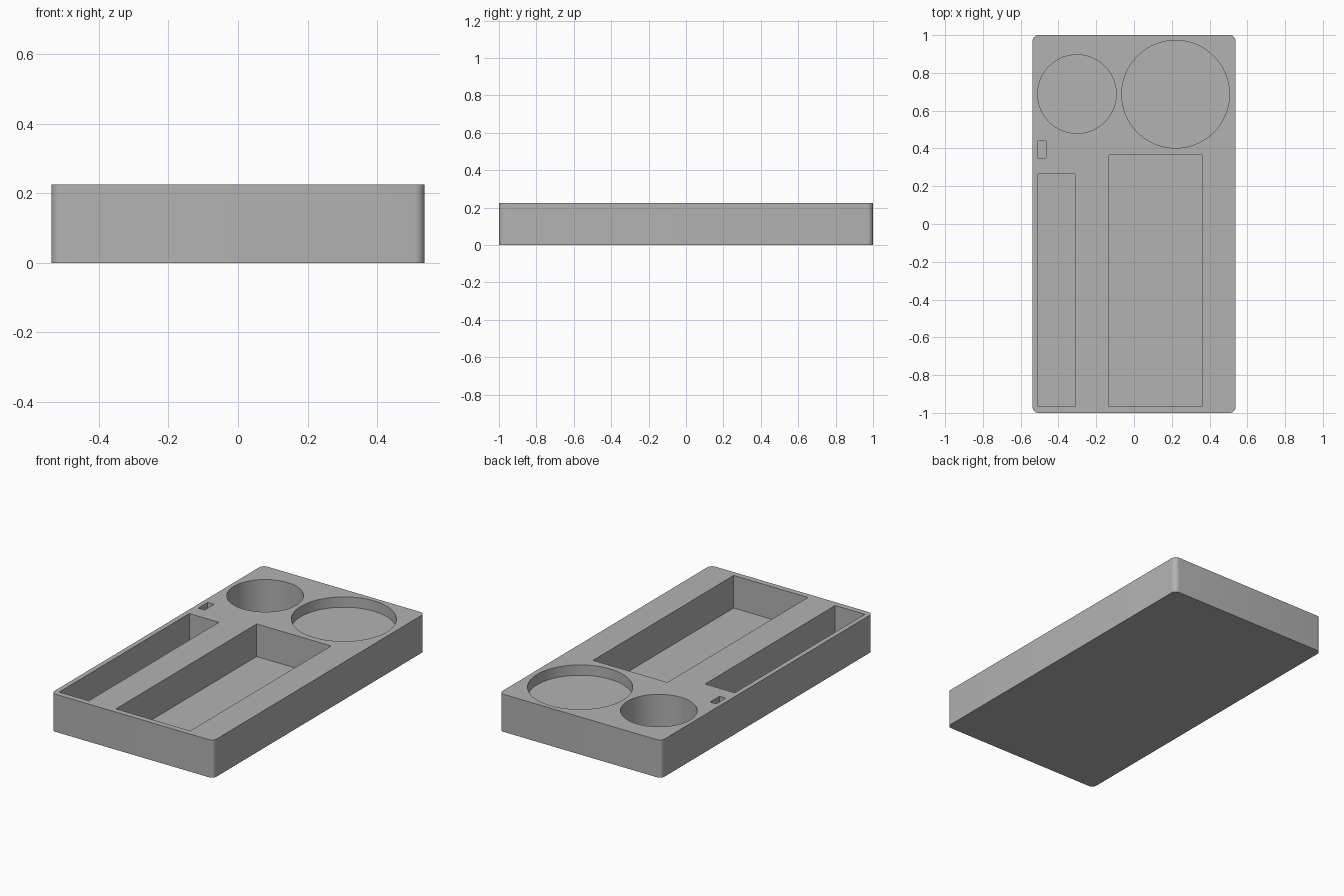
import bpy
import bmesh
import math

default = bpy.data.objects.get("Cube")
if default:
    bpy.data.objects.remove(default, do_unlink=True)

HEIGHT = 0.225
FLOOR = 0.03

grey = bpy.data.materials.new("plain_grey")
grey.use_nodes = True
COLOUR = (0.45, 0.45, 0.45, 1)
grey.diffuse_color = COLOUR
grey.node_tree.nodes["Principled BSDF"].inputs["Base Color"].default_value = COLOUR


def prism(name, outline, z0, z1):
    """Extrude a closed outline from z0 up to z1."""
    bm = bmesh.new()
    base = bm.faces.new([bm.verts.new((x, y, z0)) for x, y in outline])
    top = bmesh.ops.extrude_face_region(bm, geom=[base])["geom"]
    verts = [v for v in top if isinstance(v, bmesh.types.BMVert)]
    bmesh.ops.translate(bm, verts=verts, vec=(0, 0, z1 - z0))
    bmesh.ops.recalc_face_normals(bm, faces=bm.faces)
    mesh = bpy.data.meshes.new(name)
    bm.to_mesh(mesh)
    bm.free()
    mesh.materials.append(grey)
    obj = bpy.data.objects.new(name, mesh)
    bpy.context.collection.objects.link(obj)
    return obj


def arc(cx, cy, r, start, sweep, steps):
    return [(cx + r * math.cos(start + sweep * i / steps),
             cy + r * math.sin(start + sweep * i / steps)) for i in range(steps + 1)]


def circle(cx, cy, r):
    return arc(cx, cy, r, 0, math.tau, 96)[:-1]


def rectangle(x0, x1, y0, y1):
    return [(x0, y0), (x1, y0), (x1, y1), (x0, y1)]


def rounded_rectangle(hx, hy, r):
    points = []
    for i, (sx, sy) in enumerate([(1, 1), (-1, 1), (-1, -1), (1, -1)]):
        points += arc(sx * (hx - r), sy * (hy - r), r, i * math.pi / 2, math.pi / 2, 8)
    return points


# Tray block with rounded upright corners
tray = prism("tray", rounded_rectangle(0.537, 1.0, 0.03), 0, HEIGHT)

# Pockets: outline and floor height
pockets = {
    "long_wide_pocket": (rectangle(-0.132, 0.36, -0.965, 0.365), FLOOR),
    "long_narrow_pocket": (rectangle(-0.508, -0.312, -0.965, 0.265), FLOOR),
    "small_slot": (rectangle(-0.508, -0.466, 0.349, 0.439), FLOOR),
    "deep_round_pocket": (circle(-0.302, 0.688, 0.208), FLOOR),
    "shallow_round_pocket": (circle(0.22, 0.687, 0.285), HEIGHT - 0.062),
}
cutters = []
for name, (outline, floor) in pockets.items():
    cutter = prism(name + "_cutter", outline, floor, HEIGHT + 0.1)
    cutter.hide_render = True
    cutters.append(cutter)
    cut = tray.modifiers.new(name, 'BOOLEAN')
    cut.operation = 'DIFFERENCE'
    cut.solver = 'EXACT'
    cut.object = cutter

# Apply the cuts, drop the cutters and smooth the curved walls
bpy.ops.object.select_all(action='DESELECT')
tray.select_set(True)
bpy.context.view_layer.objects.active = tray
for modifier in list(tray.modifiers):
    bpy.ops.object.modifier_apply(modifier=modifier.name)
for cutter in cutters:
    bpy.data.objects.remove(cutter, do_unlink=True)
bpy.ops.object.shade_smooth_by_angle(angle=math.radians(30))
